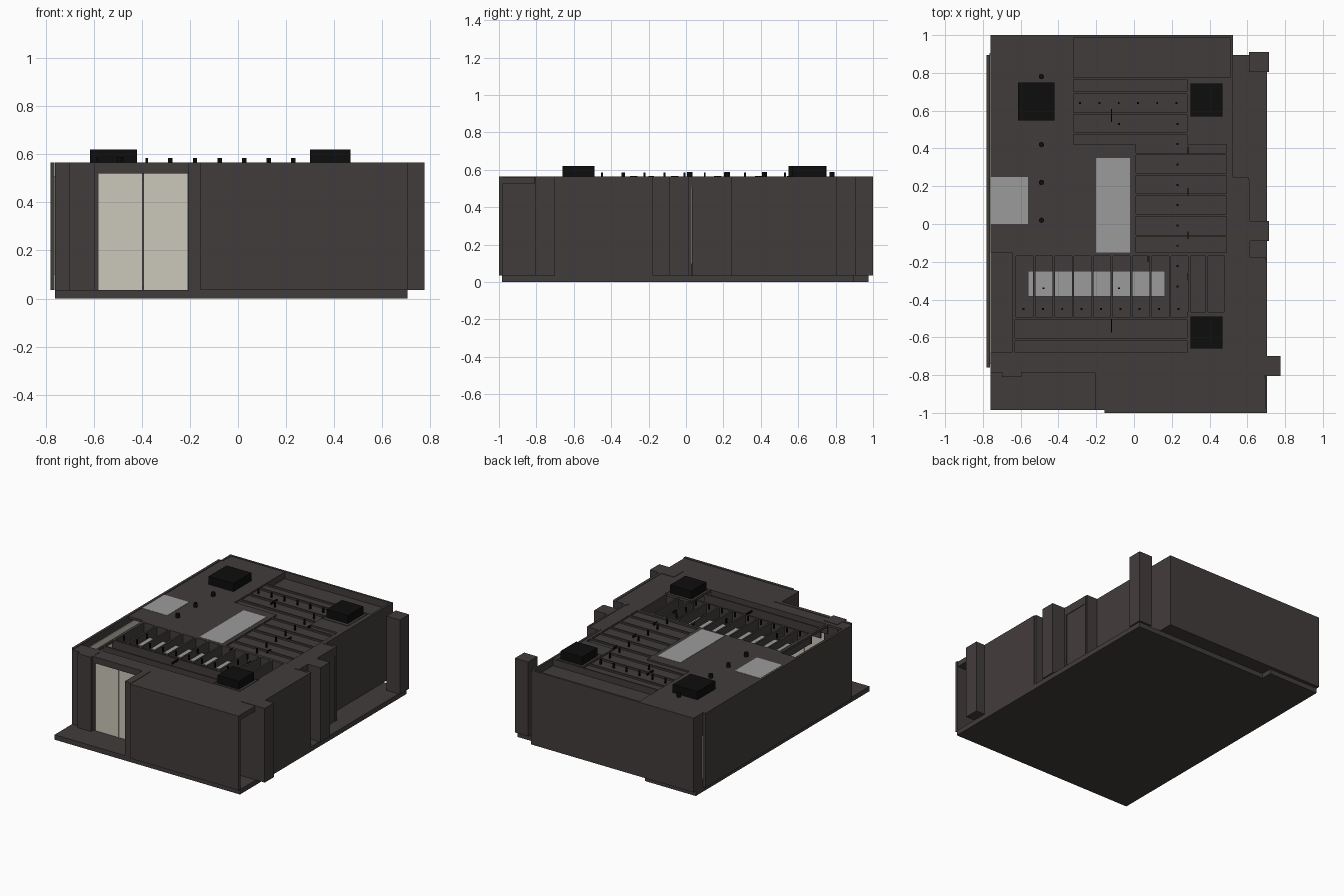
import bpy, bmesh, math


def material(name, col):
    m = bpy.data.materials.new(name)
    m.diffuse_color = (*col, 1)
    return m


DARK = material("dark brown grey", (0.055, 0.045, 0.045))
CREAM = material("cream glass", (0.60, 0.57, 0.49))
LIGHT = material("light grey panel", (0.33, 0.33, 0.33))
BLACK = material("black", (0.004, 0.004, 0.004))


def finish(name, bm, mat):
    me = bpy.data.meshes.new(name)
    bm.to_mesh(me)
    bm.free()
    me.materials.append(mat)
    ob = bpy.data.objects.new(name, me)
    bpy.context.collection.objects.link(ob)
    return ob


def boxes(name, items, mat=DARK):
    """One object made of boxes (x0, x1, y0, y1, z0, z1)."""
    bm = bmesh.new()
    for x0, x1, y0, y1, z0, z1 in items:
        vs = bmesh.ops.create_cube(bm, size=1)["verts"]
        for v in vs:
            v.co = (x0 + (v.co.x + 0.5) * (x1 - x0),
                    y0 + (v.co.y + 0.5) * (y1 - y0),
                    z0 + (v.co.z + 0.5) * (z1 - z0))
    return finish(name, bm, mat)


F, T = 0.035, 0.565      # floor level, wall top
C0, C1 = 0.545, 0.562    # ceiling slab


def wall(name, x0, x1, y0, y1, z0=F, z1=T, mat=DARK):
    return boxes(name, [(x0, x1, y0, y1, z0, z1)], mat)


# floor slab with the small rear step and the niche floor
boxes("floor_slab", [(-0.76, 0.705, -0.985, 0.895, 0, F),
                     (-0.76, -0.36, 0.895, 0.975, 0, F)])
wall("niche_floor", -0.76, 0.525, 0.89, 0.99, F, 0.045)

# outer walls
wall("back_wall", -0.76, 0.525, 0.985, 1.0)
wall("left_wall", -0.78, -0.762, -0.76, 0.895)
wall("left_wall_back_end", -0.76, -0.745, 0.895, 0.985)
wall("left_window", -0.762, -0.757, -0.74, 0.893, 0.1, 0.51, CREAM)
wall("left_window_end", -0.764, -0.76, 0.895, 0.905, 0.1, 0.4, CREAM)
wall("right_wall_back", 0.51, 0.525, 0.235, 0.985)
wall("right_wall_return", 0.51, 0.61, 0.23, 0.245)
wall("right_wall_middle", 0.598, 0.615, -0.18, 0.03)
wall("right_wall_step", 0.585, 0.70, -0.192, -0.177)
wall("right_wall_front", 0.685, 0.705, -0.70, -0.19)

# right side door with lintel
wall("side_door_lintel", 0.598, 0.612, 0.03, 0.232, 0.505, T)
wall("side_door", 0.602, 0.608, 0.032, 0.22, F, 0.505)
wall("side_door_jamb", 0.598, 0.612, 0.22, 0.232, F, 0.505)

# projecting front room, open on its right side
wall("front_wall", -0.155, 0.705, -1.0, -0.98)
wall("front_room_side", -0.205, -0.155, -0.985, -0.765)
wall("front_room_roof", -0.155, 0.70, -0.98, -0.81, 0.525, T - 0.003)

# entrance wall, header and double glass door
wall("entrance_wall", -0.76, -0.58, -0.785, -0.765)
wall("entrance_header", -0.58, -0.205, -0.79, -0.765, 0.52, T)
boxes("entrance_door", [(-0.58, -0.397, -0.782, -0.772, F, 0.52),
                        (-0.393, -0.207, -0.782, -0.772, F, 0.52)], CREAM)

# columns
for name, x0, x1, y0, y1 in (
        ("column_front_left", -0.70, -0.595, -0.81, -0.71),
        ("column_front_right", 0.665, 0.775, -0.805, -0.70),
        ("column_front_right_pier", 0.585, 0.665, -0.805, -0.70),
        ("column_middle_right", 0.615, 0.715, -0.09, 0.015),
        ("column_back_right", 0.61, 0.715, 0.805, 0.91)):
    wall(name, x0, x1, y0, y1)

# ceiling: level parts
boxes("ceiling", [(x0, x1, y0, y1, C0, C1) for x0, x1, y0, y1 in (
    (-0.76, -0.32, -0.15, 0.985),
    (-0.32, 0.01, -0.15, 0.42),
    (0.28, 0.51, 0.42, 0.775),
    (0.49, 0.51, 0.235, 0.42),
    (0.49, 0.60, -0.18, 0.235),
    (0.49, 0.69, -0.81, -0.18),
    (0.28, 0.49, -0.68, -0.465),
    (-0.155, 0.49, -0.81, -0.68),
    (-0.76, -0.155, -0.77, -0.68),
    (-0.645, -0.63, -0.68, -0.15))])
# ceiling: sunken parts
boxes("sunken_ceiling", [(-0.32, 0.28, 0.42, 0.765, 0.53, 0.55),
                         (0.01, 0.49, -0.15, 0.42, 0.53, 0.55)])
boxes("rear_recess", [(-0.32, 0.51, 0.775, 0.985, 0.5, 0.515),
                      (-0.33, -0.32, 0.77, 0.985, 0.5, C1),
                      (-0.33, 0.51, 0.765, 0.775, 0.5, C1)])

# beams over the sunken ceiling and the open bay
h = 0.006
rails = [(-0.32, 0.28, y) for y in (0.695, 0.585, 0.48)]
rails += [(0.01, 0.49, y) for y in (0.37, 0.263, 0.155, 0.047, -0.063)]
boxes("ceiling_rails", [(a, b, y - h, y + h, 0.53, C1) for a, b, y in rails])
beams = [(-0.63 + 0.1025 * i, -0.5, -0.165) for i in range(10)]
beams += [(0.385, -0.465, -0.165), (0.484, -0.465, -0.165)]
boxes("bay_beams", [(x - h, x + h, a, b, 0.49, C1) for x, a, b in beams])
boxes("bay_cross_beams", [(-0.64, 0.28, y - h, y + h, 0.49, C1)
                          for y in (-0.50, -0.61)]
      + [(-0.64, 0.49, -0.17, -0.15, 0.49, C1),
         (-0.64, 0.28, -0.69, -0.68, 0.49, C1)])

# light panels
boxes("light_panels", [(-0.20, -0.02, -0.15, 0.35, 0.558, 0.564),
                       (-0.76, -0.56, 0.0, 0.25, 0.558, 0.564),
                       (-0.56, 0.165, -0.385, -0.25, 0.505, 0.512)], LIGHT)

# black ceiling units with a frame below the right hand ones
for i, (x0, x1, y0, y1) in enumerate(((-0.615, -0.42, 0.548, 0.75),
                                      (0.30, 0.468, 0.57, 0.745),
                                      (0.30, 0.468, -0.66, -0.49))):
    wall("ceiling_unit_%d" % (i + 1), x0, x1, y0, y1, C1, 0.62, BLACK)
for name, y0, y1 in (("unit_frame_back", 0.54, 0.765), ("unit_frame_front", -0.68, -0.465)):
    boxes(name, [(0.28, 0.49, y0, y0 + 0.008, C1, T),
                 (0.28, 0.49, y1 - 0.008, y1, C1, T),
                 (0.28, 0.288, y0, y1, C1, T), (0.482, 0.49, y0, y1, C1, T)])

# round detectors on the left
bm = bmesh.new()
for y in (0.78, 0.42, 0.22, 0.02):
    r = bmesh.ops.create_cone(bm, cap_ends=True, segments=12, radius1=0.014,
                              radius2=0.014, depth=0.03)
    bmesh.ops.translate(bm, verts=r["verts"], vec=(-0.49, y, 0.574))
finish("detectors", bm, BLACK)

# small spotlights in rows
spots = [(-0.285 + 0.102 * i, 0.64) for i in range(6)]
spots += [(0.23, 0.53 - 0.1075 * i) for i in range(9)]
spots += [(-0.585 + 0.1025 * i, -0.45) for i in range(9)]
spots += [(-0.48, -0.34), (-0.08, -0.34), (-0.08, 0.53)]
s = 0.005
boxes("spotlights", [(x - s, x + s, y - s, y + s, 0.55, 0.585) for x, y in spots], BLACK)

# thin black hangers
hangers = [(-0.12, 0.54, 0.61), (0.285, 0.37, 0.41), (0.285, 0.15, 0.19),
           (0.285, -0.08, -0.04), (0.285, -0.30, -0.26),
           (-0.12, -0.575, -0.50), (0.075, -0.20, -0.17)]
boxes("hangers", [(x - 0.003, x + 0.003, a, b, 0.55, 0.566) for x, a, b in hangers], BLACK)
